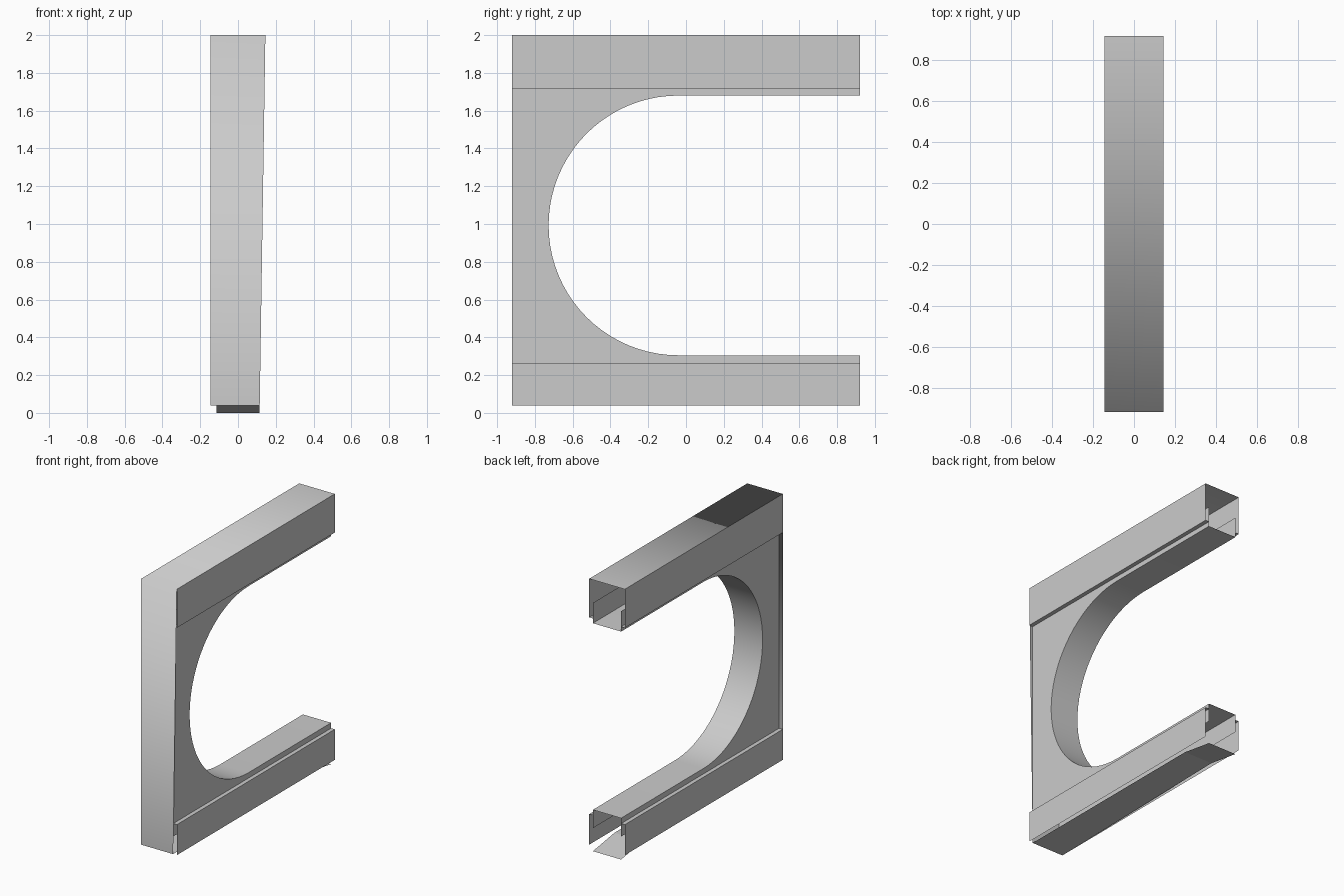
import bpy, bmesh, math

if "Cube" in bpy.data.objects:
    bpy.data.objects.remove(bpy.data.objects["Cube"])

Y = 0.92          # half length
W = 0.145         # half width of the outer skin
C = 0.115         # half width of the recessed core


def make(name, verts, faces, smooth=False):
    me = bpy.data.meshes.new(name)
    me.from_pydata(verts, [], faces)
    me.update()
    ob = bpy.data.objects.new(name, me)
    bpy.context.collection.objects.link(ob)
    if smooth:
        for p in me.polygons:
            p.use_smooth = True
    return ob


def strip(name, rows, smooth=False):
    """Ribbon across x; each row is (x_left, x_right, y, z)."""
    verts = []
    for a, b, y, z in rows:
        verts += [(a, y, z), (b, y, z)]
    faces = [(2*i, 2*i+1, 2*i+3, 2*i+2) for i in range(len(rows) - 1)]
    return make(name, verts, faces, smooth)


# Outer skin: top, tapered front and bottom, softly shaded as one ribbon
strip("top_and_front_skin", [
    (W, -W, Y, 2.0), (W, -W, -Y, 2.0), (C, -W, -Y, 0.04)][::-1][::-1], True)

# Underside with its dipped end
strip("underside", [
    (C, -W, -Y, 0.04), (C, -C, 0.67, 0.04), (C, -C, Y, 0.0)])

# Arch outline: straight run, half circle, straight run
N = 40
yc, zc, r = -0.04, 0.9925, 0.6875
arch = [(Y, zc + r)]
for i in range(N + 1):
    t = math.pi / 2 + math.pi * i / N
    arch.append((yc + r * math.cos(t), zc + r * math.sin(t)))
arch.append((Y, zc - r))

# Arch soffit
strip("arch_soffit", [(-C, C, y, z) for y, z in arch], True)

# Recessed core panels and protruding bands on both sides
outline = arch + [(Y, 0.17), (-Y, 0.17), (-Y, 1.83), (Y, 1.83)]
for side, s in (("left", -1), ("right", 1)):
    order = outline if s > 0 else outline[::-1]
    make(side + "_core_panel", [(s * C, y, z) for y, z in order],
         [tuple(range(len(order)))])
    for level, z_out, z_ledge in (("upper", 2.0, 1.715), ("lower", 0.04, 0.265)):
        sec = [(s * W, z_out), (s * W, z_ledge), (s * C, z_ledge)]
        verts = [(x, y, z) for x, z in sec for y in (-Y, Y)]
        faces = [(0, 1, 3, 2), (2, 3, 5, 4)]
        if (s > 0) == (level == "upper"):
            faces = [f[::-1] for f in faces]
        make(side + "_" + level + "_band", verts, faces)
